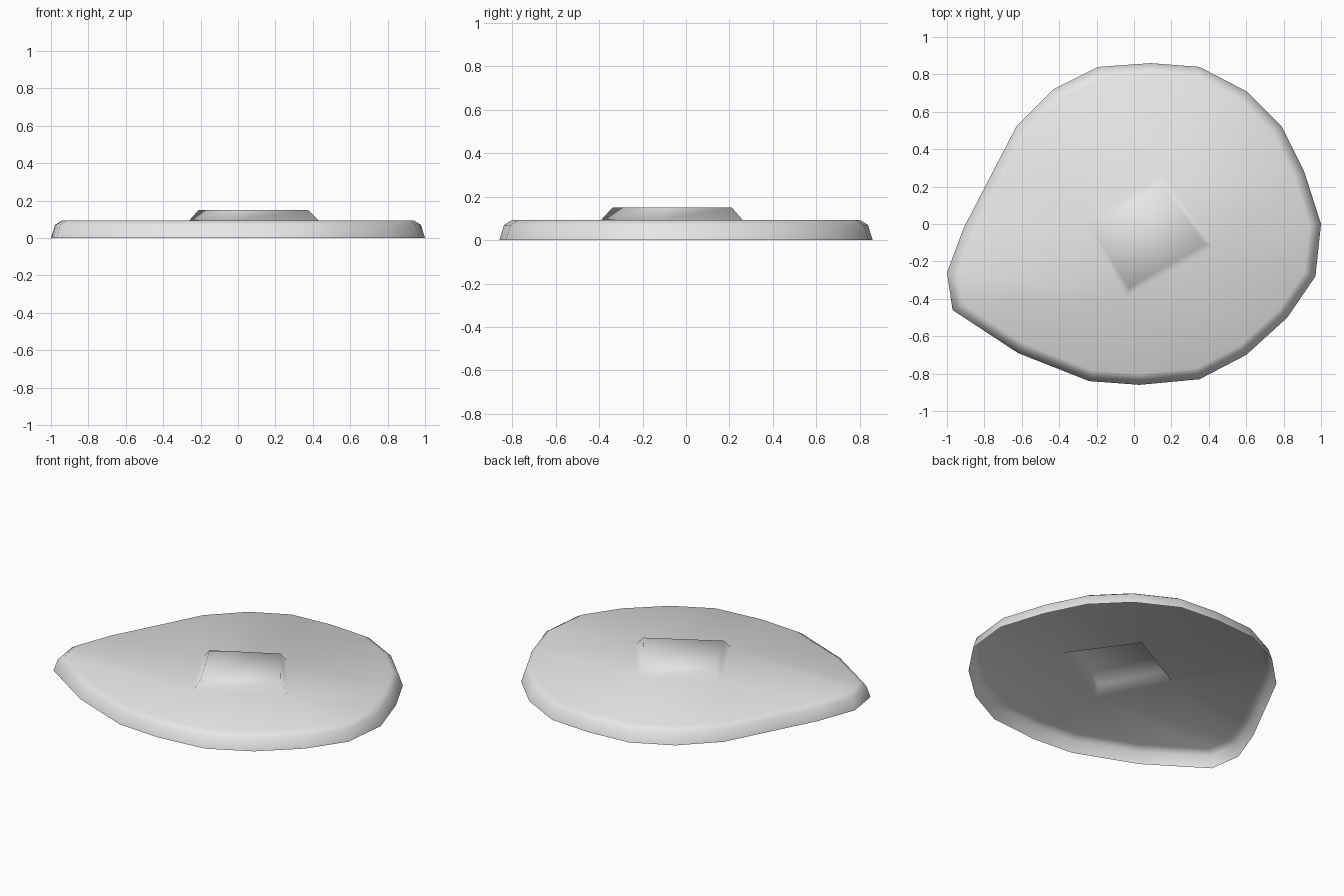
import bpy, bmesh
from mathutils import Vector

cube = bpy.data.objects.get("Cube")
if cube:
    bpy.data.objects.remove(cube, do_unlink=True)

grey = bpy.data.materials.new("plain_grey")
grey.use_nodes = True
grey.diffuse_color = (0.8, 0.8, 0.8, 1)
grey.node_tree.nodes["Principled BSDF"].inputs["Base Color"].default_value = (0.8, 0.8, 0.8, 1)

# Footprint of the slab and of the raised block, counter-clockwise
OUTLINE = [(1, 0), (.91, .28), (.79, .52), (.6, .71), (.35, .84), (.09, .86), (-.19, .84),
           (-.43, .72), (-.63, .52), (-.77, .25), (-.91, -.02), (-1, -.26), (-.97, -.46),
           (-.62, -.69), (-.24, -.84), (.03, -.86), (.35, -.83), (.6, -.7), (.82, -.5), (.97, -.28)]
BLOCK = [(.43, -.12), (.16, .26), (-.26, .03), (-.04, -.39)]


def inset(points, distance):
    """Move each corner inwards so that the edges shift by the distance."""
    result = []
    for i, p in enumerate(points):
        p = Vector(p)
        a = (p - Vector(points[i - 1])).normalized()
        b = (Vector(points[(i + 1) % len(points)]) - p).normalized()
        na, nb = Vector((-a.y, a.x)), Vector((-b.y, b.x))
        result.append(p + (na + nb) * distance / (1 + na.dot(nb)))
    return result


def ring(bm, points, z):
    verts = [bm.verts.new((p[0], p[1], z)) for p in points]
    edges = [bm.edges.new((v, verts[(i + 1) % len(verts)])) for i, v in enumerate(verts)]
    return verts, edges


def wall(bm, low, high):
    n = len(low)
    for i in range(n):
        j = (i + 1) % n
        bm.faces.new((low[i], low[j], high[j], high[i]))


bm = bmesh.new()

# Sloping side and rounded rim, open underneath
base, _ = ring(bm, OUTLINE, 0)
shoulder, _ = ring(bm, inset(OUTLINE, .022), .07)
rim, rim_edges = ring(bm, inset(OUTLINE, .06), .094)
wall(bm, base, shoulder)
wall(bm, shoulder, rim)

# Raised block, hollow from below
foot, foot_edges = ring(bm, BLOCK, .094)
cap, _ = ring(bm, inset(BLOCK, .037), .15)
wall(bm, foot, cap)
bm.faces.new(cap)

# Flat top between the rim and the block
bmesh.ops.bridge_loops(bm, edges=rim_edges + foot_edges)
bmesh.ops.recalc_face_normals(bm, faces=bm.faces)
if max(bm.faces, key=lambda f: f.calc_center_median().z).normal.z < 0:
    bmesh.ops.reverse_faces(bm, faces=bm.faces)
for face in bm.faces:
    face.smooth = True

mesh = bpy.data.meshes.new("slab_with_block")
bm.to_mesh(mesh)
bm.free()
mesh.materials.append(grey)
slab = bpy.data.objects.new("slab_with_block", mesh)
bpy.context.collection.objects.link(slab)
